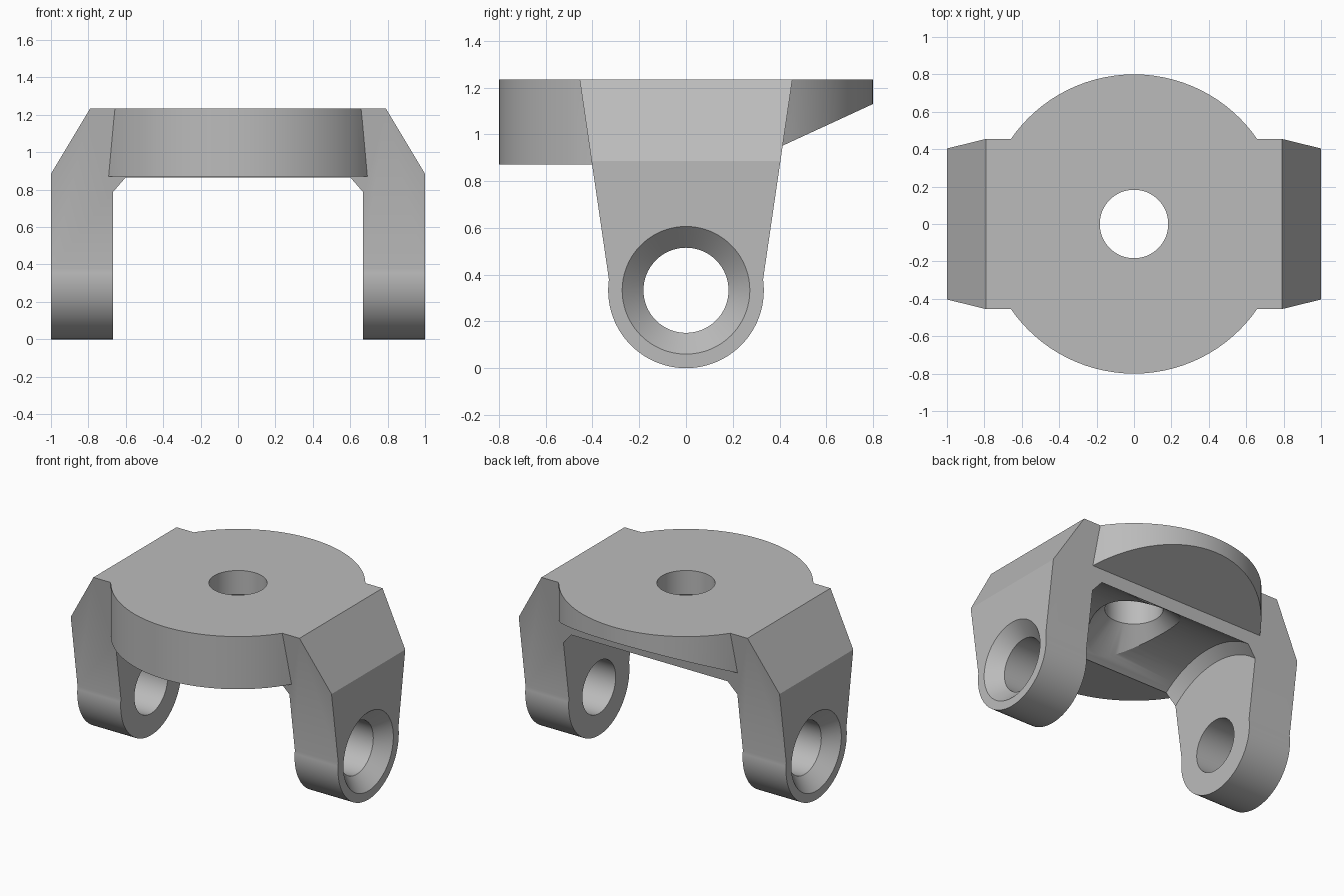
import bpy, bmesh, math
from mathutils import Matrix, Vector

cube = bpy.data.objects.get("Cube")
if cube:
    bpy.data.objects.remove(cube)

TOP, PIVOT = 1.235, 0.333      # top plane and height of the cross pin axis
SIDES = 96


def finish(bm, name):
    bmesh.ops.recalc_face_normals(bm, faces=bm.faces)
    mesh = bpy.data.meshes.new(name)
    bm.to_mesh(mesh)
    bm.free()
    obj = bpy.data.objects.new(name, mesh)
    bpy.context.collection.objects.link(obj)
    return obj


def prism(name, points, axis, half):
    """Extrude a profile (yz for axis x, xz for axis y) symmetrically."""
    bm = bmesh.new()
    place = (lambda p, d: Vector((d, p[0], p[1]))) if axis == "x" else \
            (lambda p, d: Vector((p[0], d, p[1])))
    face = bm.faces.new([bm.verts.new(place(p, -half)) for p in points])
    ext = bmesh.ops.extrude_face_region(bm, geom=[face])
    moved = [v for v in ext["geom"] if isinstance(v, bmesh.types.BMVert)]
    bmesh.ops.translate(bm, verts=moved, vec=place((0, 0), 2 * half))
    return finish(bm, name)


def lathe(name, profile, axis="z", height=0.0):
    """Solid of revolution from (position, radius) pairs."""
    bm = bmesh.new()
    rings = []
    for pos, rad in profile:
        rings.append([bm.verts.new((rad * math.cos(a), rad * math.sin(a), pos))
                      for a in (math.tau * i / SIDES for i in range(SIDES))])
    for a, b in zip(rings, rings[1:]):
        for i in range(SIDES):
            j = (i + 1) % SIDES
            bm.faces.new((a[i], a[j], b[j], b[i]))
    bm.faces.new(rings[0])
    bm.faces.new(rings[-1])
    if axis == "x":
        bm.transform(Matrix.Translation((0, 0, height)) @
                     Matrix.Rotation(math.pi / 2, 4, "Y"))
    return finish(bm, name)


def combine(target, tool, operation="DIFFERENCE"):
    mod = target.modifiers.new(tool.name, "BOOLEAN")
    mod.operation, mod.solver, mod.object = operation, "EXACT", tool
    with bpy.context.temp_override(object=target, active_object=target):
        bpy.ops.object.modifier_apply(modifier=mod.name)
    bpy.data.objects.remove(tool)


# Tapered side profile with a rounded foot, spanning both arms and the bridge
foot = [(PIVOT * math.cos(a), PIVOT + PIVOT * math.sin(a))
        for a in (math.radians(-188 + 196 * i / 48 - 0) for i in range(49))]
yoke = prism("fork_yoke", foot + [(0.455, TOP), (-0.455, TOP)], "x", 1.0)

# Round flange, sloped underneath at the back
flange = lathe("flange", [(0.87, 0.8), (TOP, 0.8)])
combine(flange, prism("back_slope", [(0.0, 0.761), (1.0, 1.222), (1.0, 0.5), (0.0, 0.5)],
                      "x", 1.5))
combine(yoke, flange, "UNION")

# Sloped outer shoulders and countersunk pin holes on both arms
for side in (-1, 1):
    shoulder = [(0.79, TOP), (1.0, 0.885), (1.06, 0.785), (1.2, 1.4), (0.691, 1.4)]
    combine(yoke, prism("shoulder_cut", [(side * x, z) for x, z in shoulder], "y", 1.0))

# Rotating clearance between the arms, with a conical fillet at each end
gap = [(-0.667, 0.6), (-0.6, 0.667), (0.6, 0.667), (0.667, 0.6)]
combine(yoke, lathe("clearance_cut", gap, "x", PIVOT))

for side in (-1, 1):
    pin = [(0.5, 0.182), (0.91, 0.182), (1.0, 0.273), (1.05, 0.323)]
    combine(yoke, lathe("pin_cut", [(side * x, r) for x, r in pin], "x", PIVOT))

# Central bolt hole, countersunk from below
combine(yoke, lathe("bolt_cut", [(1.4, 0.183), (1.07, 0.183), (0.85, 0.403)]))

# Plain grey finish
grey = bpy.data.materials.new("grey_metal")
grey.use_nodes = True
colour = (0.5, 0.5, 0.5, 1.0)
grey.diffuse_color = colour
grey.node_tree.nodes["Principled BSDF"].inputs["Base Color"].default_value = colour
yoke.data.materials.clear()
yoke.data.materials.append(grey)
for poly in yoke.data.polygons:
    poly.material_index = 0

bpy.ops.object.select_all(action="DESELECT")
yoke.select_set(True)
bpy.context.view_layer.objects.active = yoke
bpy.ops.object.shade_smooth_by_angle(angle=math.radians(20))
